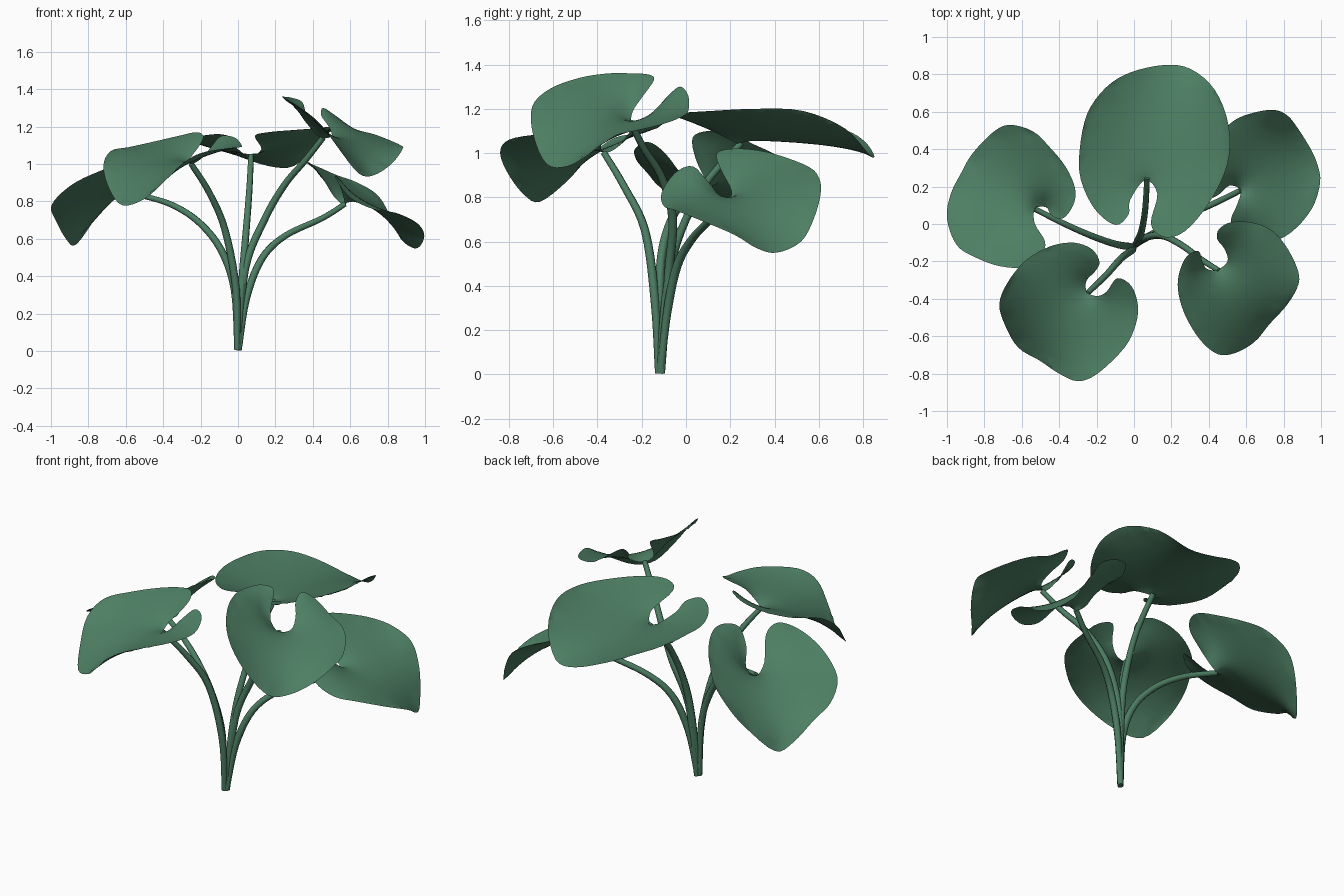
import bpy
from mathutils import Vector
from mathutils.geometry import delaunay_2d_cdt

green = bpy.data.materials.new("leaf_green")
green.diffuse_color = (0.075, 0.21, 0.125, 1)


def smooth_path(pts, closed, steps):
    """Catmull-Rom curve through a few control points."""
    p = [Vector(q) for q in pts]
    n = len(p)
    get = (lambda i: p[i % n]) if closed else (lambda i: p[max(0, min(n - 1, i))])
    out = []
    for i in range(n if closed else n - 1):
        a, b, c, d = get(i - 1), get(i), get(i + 1), get(i + 2)
        for s in range(steps):
            t = s / steps
            out.append(0.5 * (2 * b + (c - a) * t + (2 * a - 5 * b + 4 * c - d) * t * t
                              + (3 * b - a - 3 * c + d) * t ** 3))
    if not closed:
        out.append(p[-1])
    return out


def inside(x, y, loop):
    hit = False
    for a, b in zip(loop, loop[1:] + loop[:1]):
        if (a.y > y) != (b.y > y) and x < a.x + (y - a.y) * (b.x - a.x) / (b.y - a.y):
            hit = not hit
    return hit


def leaf(name, outline, sag=0.0, h=0.03):
    """Blade stretched like a film over a curved rim, optionally sagging in the middle."""
    rim = smooth_path(outline, True, 4)
    n = len(rim)
    pts = [r.to_2d() for r in rim]
    for j in range(-34, 35):
        for i in range(-36, 37):
            q = Vector(((i + 0.5 * (j % 2)) * h, j * h * 0.87))
            if inside(q.x, q.y, rim) and min((q - r).length for r in pts[:n]) > h * 0.5:
                pts.append(q)
    vs, es, fs, orig, _, _ = delaunay_2d_cdt(pts, [], [list(range(n))], 1, 1e-5)
    mean = sum(r.z for r in rim) / n
    z, free = [], []
    for k, o in enumerate(orig):
        on_rim = [i for i in o if i < n]
        z.append(rim[on_rim[0]].z if on_rim else mean)
        if not on_rim:
            free.append(k)
    near = [set() for _ in vs]
    for f in fs:
        for a in f:
            near[a].update(b for b in f if b != a)
    free = [k for k in free if near[k]]
    for _ in range(150):
        for k in free:
            avg = sum(z[m] for m in near[k]) / len(near[k]) - sag * h * h / 4
            z[k] += 1.6 * (avg - z[k])
    me = bpy.data.meshes.new(name)
    me.from_pydata([(v.x, v.y, zz) for v, zz in zip(vs, z)], [], [list(f) for f in fs])
    me.materials.append(green)
    me.shade_smooth()
    bpy.context.collection.objects.link(bpy.data.objects.new(name, me))


def stem(name, pts):
    """Round stalk, narrow at the root and toward the leaf."""
    path = smooth_path(pts, False, 5)
    cu = bpy.data.curves.new(name, 'CURVE')
    cu.dimensions = '3D'
    cu.bevel_depth = 0.02
    cu.bevel_resolution = 2
    cu.use_fill_caps = True
    sp = cu.splines.new('POLY')
    sp.points.add(len(path) - 1)
    for i, q in enumerate(path):
        t = i / (len(path) - 1)
        sp.points[i].co = (*q, 1)
        sp.points[i].radius = min(0.75 + t, 1.15 - 0.4 * t, 1.0)
    sp.use_smooth = True
    cu.materials.append(green)
    ob = bpy.data.objects.new(name, cu)
    bpy.context.collection.objects.link(ob)
    bpy.ops.object.select_all(action='DESELECT')
    ob.select_set(True)
    bpy.context.view_layer.objects.active = ob
    bpy.ops.object.convert(target='MESH')


# Left leaf
leaf("left_leaf", [
    (-.53, .08, .83), (-.47, .09, .87), (-.44, .045, .97), (-.38, .03, 1.07), (-.325, .1, 1.1),
    (-.315, .19, 1.09), (-.365, .305, 1.04), (-.45, .41, .99), (-.54, .495, .93),
    (-.665, .53, .83), (-.755, .49, .72), (-.865, .375, .57), (-.92, .28, .6), (-.98, .16, .71),
    (-1, .03, .77), (-.95, -.11, .84), (-.855, -.175, .91), (-.72, -.225, .97),
    (-.585, -.23, 1.02), (-.5, -.17, 1.05), (-.475, -.095, 1.0), (-.53, 0, .88)])
stem("left_stem", [(-.005, -.12, .005), (-.02, -.12, .33), (-.09, -.11, .54), (-.21, -.07, .69),
                   (-.36, -.005, .785), (-.53, .08, .835)])

# Front left leaf
leaf("front_left_leaf", [
    (-.25, -.365, 1.0), (-.255, -.305, 1.03), (-.205, -.25, 1.1), (-.185, -.2, 1.15),
    (-.225, -.135, 1.17), (-.32, -.1, 1.15), (-.45, -.12, 1.12), (-.585, -.2, 1.09),
    (-.68, -.32, 1.07), (-.72, -.43, .99), (-.69, -.54, .87), (-.62, -.66, .78),
    (-.505, -.73, .81), (-.4, -.8, .9), (-.3, -.84, 1.0), (-.195, -.8, 1.06), (-.05, -.66, 1.085),
    (.01, -.535, 1.09), (.02, -.43, 1.1), (-.015, -.33, 1.14), (-.09, -.29, 1.15),
    (-.145, -.36, 1.09), (-.195, -.385, 1.03)])
stem("front_left_stem", [(-.005, -.125, .005), (-.01, -.14, .33), (-.07, -.185, .65),
                         (-.155, -.28, .85), (-.25, -.37, 1.0)])

# Back leaf, the largest
leaf("back_leaf", [
    (.06, .235, 1.04), (-.02, .13, 1.1), (-.03, .05, 1.14), (-.1, -.005, 1.16), (-.21, .08, 1.15),
    (-.285, .24, 1.14), (-.29, .4, 1.14), (-.25, .59, 1.13), (-.15, .73, 1.1), (-.02, .81, 1.05),
    (.16, .85, .99), (.3, .83, .99), (.43, .72, 1.11), (.505, .53, 1.19), (.5, .32, 1.2),
    (.4, .11, 1.19), (.27, -.04, 1.18), (.16, -.07, 1.17), (.09, 0, 1.15), (.125, .16, 1.08)],
    sag=1.4)
stem("back_stem", [(0, -.12, .005), (.02, -.09, .35), (.04, -.04, .6), (.06, .08, .85),
                   (.07, .25, 1.045)])

# Right leaf
leaf("right_leaf", [
    (.57, .18, .78), (.55, .1, .87), (.52, .03, .94), (.53, -.05, .91), (.6, -.11, .82),
    (.72, -.1, .76), (.84, -.045, .74), (.95, .08, .69), (.995, .22, .63), (.98, .32, .57),
    (.94, .41, .55), (.87, .52, .6), (.82, .58, .71), (.75, .61, .83), (.64, .595, .9),
    (.53, .55, .94), (.44, .45, .98), (.37, .34, 1.01), (.355, .22, 1.02), (.39, .14, 1.0),
    (.45, .155, .93), (.51, .205, .83)])
stem("right_stem", [(.005, -.115, .005), (.045, -.085, .28), (.125, -.04, .49), (.25, .03, .615),
                    (.45, .12, .71), (.57, .18, .785)])

# Front right leaf
leaf("front_right_leaf", [
    (.445, -.245, 1.14), (.39, -.24, 1.19), (.365, -.2, 1.25), (.345, -.145, 1.33),
    (.285, -.17, 1.355), (.245, -.25, 1.36), (.235, -.35, 1.36), (.27, -.48, 1.34),
    (.35, -.615, 1.29), (.445, -.695, 1.21), (.54, -.69, 1.08), (.645, -.63, .95),
    (.725, -.535, .94), (.82, -.43, 1.0), (.88, -.32, 1.08), (.87, -.23, 1.1),
    (.805, -.107, 1.13), (.725, -.027, 1.16), (.62, .01, 1.19), (.52, .01, 1.26),
    (.455, -.027, 1.3), (.445, -.08, 1.26), (.485, -.135, 1.2), (.5, -.2, 1.15)])
stem("front_right_stem", [(.005, -.11, .005), (.04, -.08, .44), (.14, -.06, .7), (.25, -.11, .89),
                          (.36, -.19, 1.02), (.455, -.25, 1.14)])
